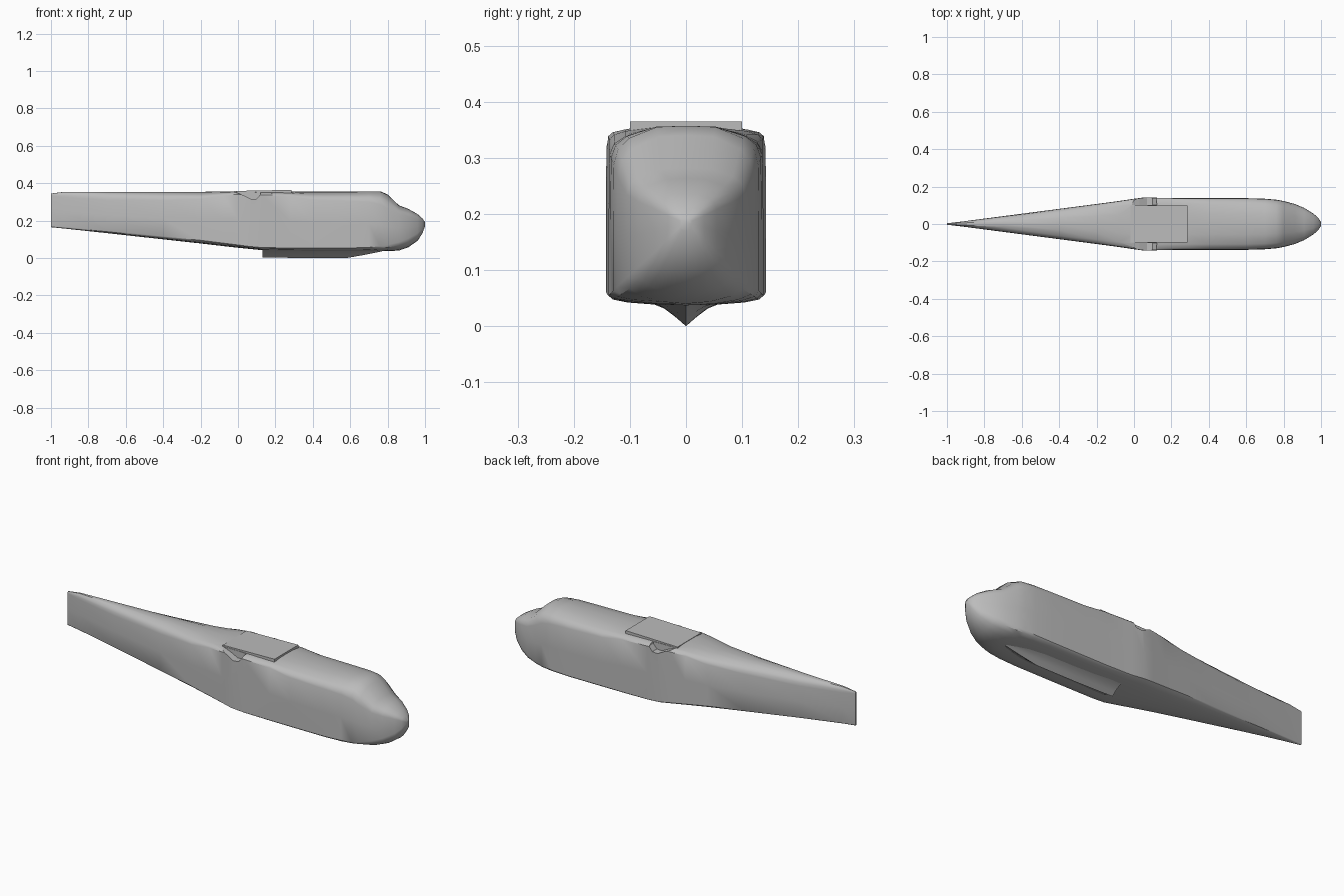
import bpy, bmesh, math

grey = bpy.data.materials.new("hull grey")
grey.diffuse_color = (0.5, 0.5, 0.5, 1)


def loft(name, rings, smooth=None):
    """Skin closed rings of equal length and cap both ends."""
    bm = bmesh.new()
    rows = [[bm.verts.new(p) for p in r] for r in rings]
    n = len(rows[0])
    for a, b in zip(rows, rows[1:]):
        for i in range(n):
            j = (i + 1) % n
            bm.faces.new((a[i], a[j], b[j], b[i]))
    bm.faces.new(rows[0])
    bm.faces.new(rows[-1])
    bmesh.ops.recalc_face_normals(bm, faces=bm.faces)
    me = bpy.data.meshes.new(name)
    bm.to_mesh(me)
    bm.free()
    me.materials.append(grey)
    ob = bpy.data.objects.new(name, me)
    bpy.context.collection.objects.link(ob)
    if smooth:
        bpy.ops.object.select_all(action='DESELECT')
        ob.select_set(True)
        bpy.context.view_layer.objects.active = ob
        bpy.ops.object.shade_smooth_by_angle(angle=math.radians(smooth))
    return ob


def section(x, hw, zb, zc, zs, zt):
    """Hull ring: half width, belly, chine, shoulder and roof heights."""
    half = [(0, zb), (0.4, zb + 0.08 * (zc - zb)), (0.75, zb + 0.3 * (zc - zb)),
            (0.94, zb + 0.6 * (zc - zb)), (1, zc), (1, (zc + zs) / 2), (0.99, zs),
            (0.93, zs + 0.4 * (zt - zs)), (0.78, zs + 0.68 * (zt - zs)),
            (0.4, zs + 0.97 * (zt - zs)), (0, zt)]
    right = [(x, hw * f, z) for f, z in half]
    left = [(x, -y, z) for _, y, z in reversed(right[1:-1])]
    return right + left


# hull, from the knife-edge tail to the nose
stations = [
    (-1.00, 0.004, 0.165, 0.170, 0.335, 0.345),
    (-0.93, 0.012, 0.158, 0.166, 0.325, 0.354),
    (-0.70, 0.042, 0.133, 0.146, 0.310, 0.354),
    (-0.40, 0.081, 0.100, 0.116, 0.308, 0.354),
    (-0.20, 0.107, 0.078, 0.095, 0.315, 0.354),
    (-0.08, 0.123, 0.064, 0.080, 0.335, 0.356),
    (0.00, 0.135, 0.055, 0.070, 0.340, 0.357),
    (0.06, 0.143, 0.049, 0.062, 0.340, 0.357),
    (0.13, 0.140, 0.042, 0.056, 0.338, 0.356),
    (0.28, 0.138, 0.038, 0.054, 0.332, 0.355),
    (0.40, 0.138, 0.037, 0.054, 0.312, 0.355),
    (0.60, 0.138, 0.037, 0.054, 0.305, 0.355),
    (0.70, 0.135, 0.037, 0.057, 0.300, 0.357),
    (0.76, 0.130, 0.037, 0.063, 0.288, 0.357),
    (0.80, 0.123, 0.037, 0.070, 0.265, 0.340),
    (0.86, 0.107, 0.040, 0.085, 0.235, 0.282),
    (0.91, 0.086, 0.057, 0.105, 0.222, 0.263),
    (0.96, 0.055, 0.092, 0.132, 0.208, 0.235),
    (0.985, 0.033, 0.130, 0.155, 0.197, 0.213),
    (1.00, 0.010, 0.170, 0.177, 0.187, 0.192),
]
hull = loft("hull", [section(*s) for s in stations], 35)

# scooped notches at the roof edges
pocket = [(-0.02, 0.40), (-0.01, 0.35), (0.03, 0.335), (0.07, 0.315),
          (0.10, 0.317), (0.12, 0.34), (0.13, 0.40)]
for side in (-1, 1):
    cutter = loft("notch_cutter", [[(x, side * y, z) for x, z in pocket] for y in (0.102, 0.18)])
    mod = hull.modifiers.new("notch", 'BOOLEAN')
    mod.operation = 'DIFFERENCE'
    mod.solver = 'EXACT'
    mod.object = cutter
    bpy.context.view_layer.objects.active = hull
    bpy.ops.object.modifier_apply(modifier=mod.name)
    bpy.data.objects.remove(cutter)

# roof plate, slightly raised at its front edge
loft("roof_plate", [[(x, -0.1, 0.345), (x, 0.1, 0.345), (x, 0.1, z), (x, -0.1, z)]
                    for x, z in ((-0.02, 0.3585), (0.285, 0.3645))])


# flared keel under the belly
def keel_ring(x, w, zk):
    top = 0.042
    half = [(w, top), (0.6 * w, top - 0.25 * (top - zk)), (0.3 * w, top - 0.6 * (top - zk))]
    return ([(x, y, z) for y, z in half] + [(x, 0, zk)]
            + [(x, -y, z) for y, z in reversed(half)])


loft("keel", [keel_ring(*k) for k in ((0.13, 0.065, 0.004), (0.35, 0.065, 0.0),
                                      (0.58, 0.062, 0.0), (0.66, 0.055, 0.014),
                                      (0.77, 0.03, 0.036))], 25)
